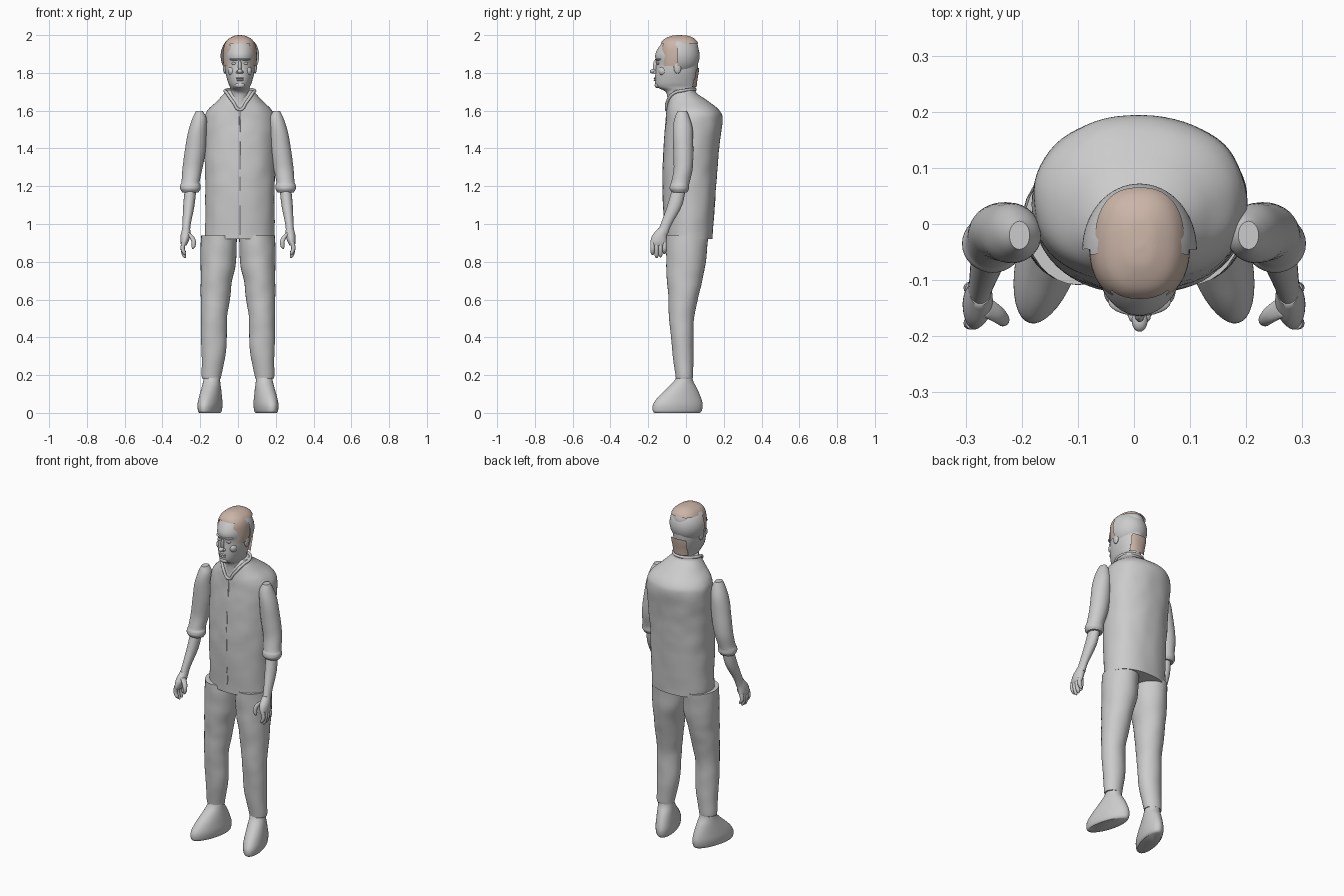
import bpy, bmesh, math
from mathutils import Vector, noise

cube = bpy.data.objects.get("Cube")
if cube:
    bpy.data.objects.remove(cube, do_unlink=True)


def material(name, color):
    m = bpy.data.materials.new(name)
    m.use_nodes = True
    m.diffuse_color = color
    m.node_tree.nodes["Principled BSDF"].inputs["Base Color"].default_value = color
    return m


GREY = material("plain_grey", (0.6, 0.6, 0.6, 1))
HAIR = material("hair_brown", (0.6, 0.46, 0.39, 1))
CX = 0.01


def catmull(a, b, c, d, t):
    return 0.5 * (2*b + (c - a)*t + (2*a - 5*b + 4*c - d)*t*t + (3*b - a - 3*c + d)*t**3)


def finish(bm, name, mat, angle):
    bmesh.ops.recalc_face_normals(bm, faces=bm.faces)
    mesh = bpy.data.meshes.new(name)
    bm.to_mesh(mesh)
    bm.free()
    ob = bpy.data.objects.new(name, mesh)
    bpy.context.collection.objects.link(ob)
    mesh.materials.append(mat)
    bpy.ops.object.select_all(action="DESELECT")
    ob.select_set(True)
    bpy.context.view_layer.objects.active = ob
    bpy.ops.object.shade_smooth_by_angle(angle=math.radians(angle))
    return ob


def loft(name, rows, mat=GREY, side=1, power=2, lumps=0, keep=None, n=32, steps=4,
         turn=0, pivot=(0, 0)):
    """Smooth tube through rows of (x, front y, back y, z, half width)."""
    bm = bmesh.new()
    rings = []
    for i in range(len(rows) - 1):
        quad = [rows[max(i-1, 0)], rows[i], rows[i+1], rows[min(i+2, len(rows)-1)]]
        last = i == len(rows) - 2
        for k in range(steps + last):
            x, front, back, z, w = [catmull(*v, k/steps) for v in zip(*quad)]
            ring = []
            for j in range(n):
                a = math.tau * j / n
                c, s = math.cos(a), math.sin(a)
                e = 2 / power
                dx = w * math.copysign(abs(c)**e, c)
                dy = (back - front)/2 * math.copysign(abs(s)**e, s)
                cy = (front + back)/2
                f = 1 + lumps * noise.noise(Vector((x + dx, cy + dy, z)) * 13)
                px, py = x + dx*f, cy + dy*f
                rx = px*math.cos(turn) - py*math.sin(turn) + pivot[0]
                ry = px*math.sin(turn) + py*math.cos(turn) + pivot[1]
                ring.append(bm.verts.new((rx*side, ry, z)))
            rings.append(ring)
    for lo, hi in zip(rings, rings[1:]):
        for j in range(n):
            bm.faces.new((lo[j], lo[(j+1) % n], hi[(j+1) % n], hi[j]))
    bm.faces.new(rings[0])
    bm.faces.new(rings[-1])
    if keep:
        drop = [f for f in bm.faces if not keep(f.calc_center_median())]
        bmesh.ops.delete(bm, geom=drop, context="FACES")
    return finish(bm, name, mat, 50)


def ball(name, loc, size, mat=GREY, keep=None, segs=24):
    bm = bmesh.new()
    bmesh.ops.create_uvsphere(bm, u_segments=segs, v_segments=segs*2//3, radius=1)
    for v in bm.verts:
        v.co = Vector(p + q*r for p, q, r in zip(loc, v.co, size))
    if keep:
        drop = [f for f in bm.faces if not keep(f.calc_center_median())]
        bmesh.ops.delete(bm, geom=drop, context="FACES")
    return finish(bm, name, mat, 60)


def tube(name, points, radius, cyclic=False):
    cu = bpy.data.curves.new(name, "CURVE")
    cu.dimensions = "3D"
    cu.bevel_depth = radius
    cu.bevel_resolution = 3
    cu.use_fill_caps = True
    sp = cu.splines.new("BEZIER")
    sp.bezier_points.add(len(points) - 1)
    for b, p in zip(sp.bezier_points, points):
        b.co = p
        b.handle_left_type = b.handle_right_type = "AUTO"
    sp.use_cyclic_u = cyclic
    cu.materials.append(GREY)
    ob = bpy.data.objects.new(name, cu)
    bpy.context.collection.objects.link(ob)
    return ob


# Shirt body, front seam and open collar
loft("shirt_body", [
    (CX, -.11, .14, .92, .183), (CX, -.124, .16, 1.2, .184), (CX, -.118, .175, 1.4, .19),
    (CX, -.107, .193, 1.54, .19), (CX, -.102, .178, 1.6, .172), (CX, -.095, .118, 1.65, .122),
    (CX, -.085, .06, 1.69, .085), (CX, -.068, .05, 1.71, .074)],
    power=2.2, lumps=.022, n=64, steps=8)
tube("shirt_seam", [(CX, -.108, .925), (CX, -.122, 1.2), (CX, -.116, 1.4), (CX, -.101, 1.6)], .0035)
half = [(.035, -.1, 1.645), (.068, -.065, 1.692), (.075, -.005, 1.708)]
tube("collar", [(CX, -.104, 1.605)] + [(CX + x, y, z) for x, y, z in half] + [(CX, .048, 1.712)]
     + [(CX - x, y, z) for x, y, z in reversed(half)], .008, True)

# Neck and head in one piece
loft("head", [
    (CX, -.1, .03, 1.62, .04), (CX, -.1, .042, 1.68, .054), (CX, -.115, .046, 1.705, .05),
    (CX, -.155, .05, 1.725, .053), (CX, -.164, .052, 1.75, .063), (CX, -.162, .06, 1.8, .076),
    (CX, -.158, .064, 1.85, .08), (CX, -.162, .066, 1.9, .082), (CX, -.13, .06, 1.955, .072),
    (CX, -.09, .025, 1.983, .045), (CX, -.05, -.03, 1.988, .01)], n=48, steps=6)

# Face details
ball("nose_bridge", (CX, -.161, 1.835), (.009, .014, .035))
ball("nose_tip", (CX, -.173, 1.808), (.014, .019, .012))
ball("upper_lip", (CX, -.161, 1.772), (.022, .01, .005))
ball("lower_lip", (CX, -.16, 1.762), (.019, .011, .006))
ball("chin", (CX, -.15, 1.735), (.026, .016, .016))
ball("brow_ridge", (CX, -.138, 1.872), (.056, .026, .009))
for s, label in ((1, "left"), (-1, "right")):
    ball(label + "_nostril", (CX + s*.012, -.163, 1.803), (.008, .012, .007))
    ball(label + "_eye", (CX + s*.03, -.147, 1.85), (.014, .008, .007))
    ball(label + "_cheek", (CX + s*.042, -.12, 1.81), (.022, .026, .026))
    ball(label + "_ear", (CX + s*.08, -.045, 1.83), (.01, .02, .034))


# Hair: crown, sideburn strips and nape
def hair_area(p):
    crown = p.z > 1.955
    strip = abs(p.x - CX) > .05 and -.13 < p.y < -.04 and p.z > 1.835
    nape = p.y > .025 and p.z < 1.825 and abs(p.x - CX) < .05
    return crown or strip or nape


loft("hair", [
    (CX, -.1, .056, 1.725, .062), (CX, -.14, .06, 1.76, .074), (CX, -.14, .068, 1.81, .083),
    (CX, -.14, .073, 1.88, .09), (CX, -.138, .07, 1.94, .085), (CX, -.12, .052, 1.975, .066),
    (CX, -.08, .015, 1.995, .032), (CX, -.045, -.035, 2.0, .006)],
    HAIR, power=2.4, keep=hair_area, n=72, steps=8)

# Plain shell around the back of the head and small crown mark
ball("back_shell", (CX, -.045, 1.89), (.102, .117, .112),
     keep=lambda p: p.y > -.05 and 1.815 < p.z < 1.968, segs=64)
tube("crown_mark", [(CX + .028*math.cos(a), -.048 + .026*math.sin(a), 1.993)
                    for a in (.3, 1, math.pi/2, 2.1, 2.8)], .004)

for s, label in ((1, "left"), (-1, "right")):
    # Sleeve with rolled cuff
    loft(label + "_sleeve", [
        (.204, -.045, .005, 1.597, .018), (.204, -.06, .02, 1.56, .037),
        (.214, -.07, .035, 1.5, .047), (.225, -.068, .038, 1.4, .055),
        (.24, -.065, .036, 1.3, .053), (.251, -.078, .02, 1.225, .048),
        (.252, -.086, .016, 1.205, .053), (.252, -.087, .015, 1.185, .053),
        (.252, -.075, .005, 1.168, .043)], side=s, lumps=.04)
    # Forearm, palm, fingers and thumb
    loft(label + "_forearm", [
        (.25, -.07, 0, 1.2, .03), (.26, -.098, -.02, 1.1, .03),
        (.272, -.134, -.075, 1.0, .022), (.276, -.155, -.095, .95, .022)], side=s)
    loft(label + "_palm", [
        (.274, -.145, -.09, .98, .02), (.278, -.178, -.1, .94, .026),
        (.284, -.188, -.103, .905, .021), (.287, -.185, -.106, .885, .013)], side=s)
    for i, tip in enumerate((.835, .82, .823, .84)):
        y = -.177 + i*.021
        loft(f"{label}_finger_{i + 1}", [
            (.288, y - .011, y + .011, .905, .012), (.293, y - .011, y + .011, .87, .011),
            (.285, y - .01, y + .01, tip + .012, .01), (.28, y - .003, y + .003, tip, .003)],
            side=s, n=12)
    loft(label + "_thumb", [
        (.268, -.165, -.125, .955, .01), (.246, -.175, -.143, .932, .014),
        (.234, -.182, -.158, .905, .012), (.236, -.181, -.161, .88, .01),
        (.239, -.174, -.168, .868, .003)], side=s, n=16)
    # Trouser leg
    loft(label + "_trouser_leg", [
        (.1, -.108, .118, .94, .095), (.104, -.105, .105, .8, .094),
        (.114, -.1, .085, .7, .084), (.12, -.092, .062, .6, .077),
        (.126, -.09, .042, .5, .068), (.128, -.08, .04, .4, .068),
        (.13, -.07, .04, .3, .063), (.14, -.056, .036, .2, .052),
        (.14, -.054, .034, .183, .05)], side=s, lumps=.04, steps=6)
    # Turned-out shoe
    loft(label + "_shoe", [
        (0, -.036, .04, .21, .04), (0, -.055, .046, .17, .044), (0, -.095, .068, .13, .049),
        (0, -.143, .088, .085, .054), (0, -.172, .099, .045, .057),
        (0, -.174, .095, .012, .053), (0, -.165, .084, 0, .046)],
        side=s, n=40, turn=.28, pivot=(.138, -.008))
